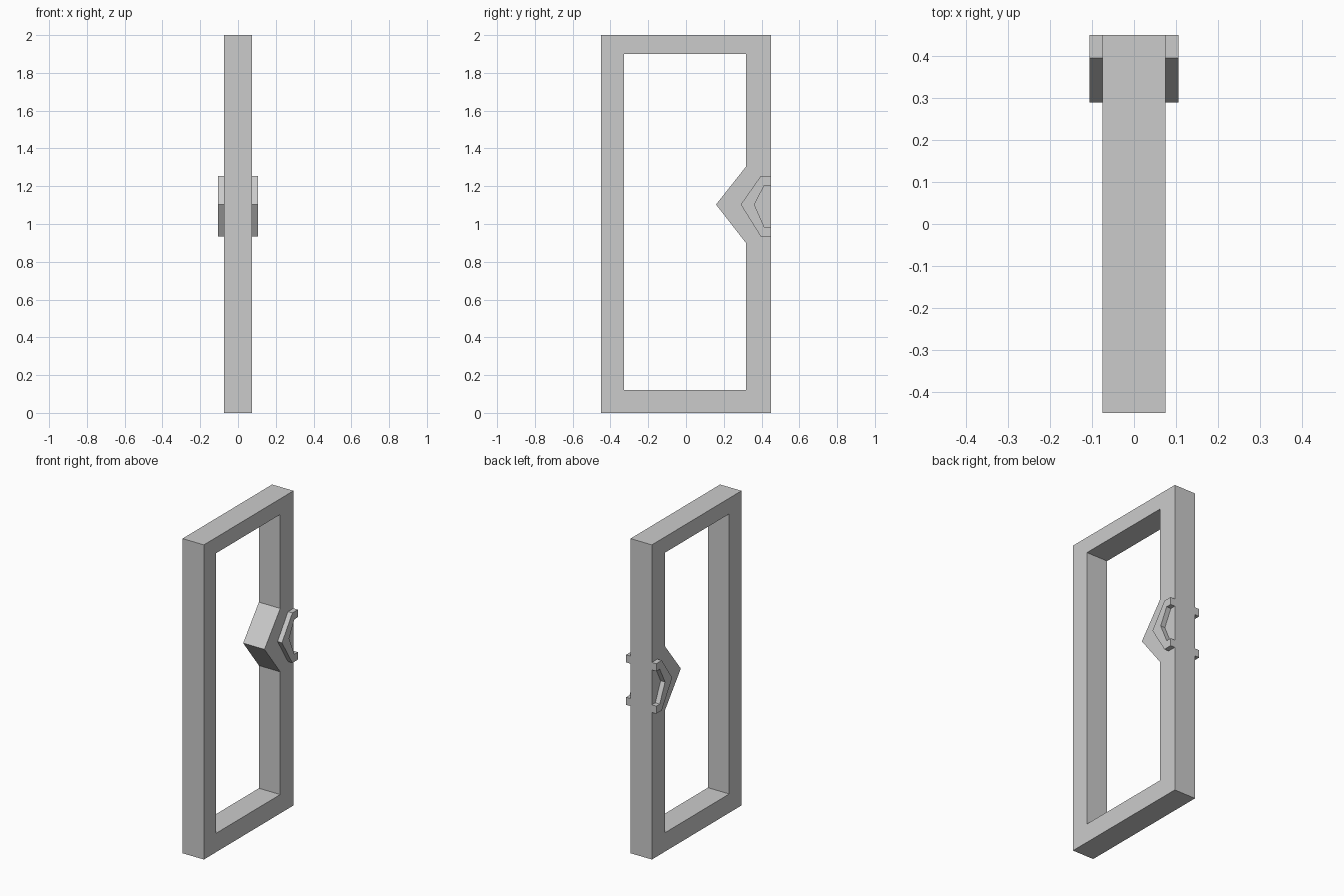
import bpy, bmesh

if "Cube" in bpy.data.objects:
    bpy.data.objects.remove(bpy.data.objects["Cube"])


def band(name, outer, inner, x0, x1, closed):
    """Solid band between two matching (y, z) outlines, from x0 to x1."""
    bm = bmesh.new()
    rings = []
    for o, i in zip(outer, inner):
        section = [(x0, *o), (x1, *o), (x1, *i), (x0, *i)]
        rings.append([bm.verts.new(p) for p in section])
    pairs = list(zip(rings, rings[1:]))
    if closed:
        pairs.append((rings[-1], rings[0]))
    else:
        bm.faces.new(rings[0])
        bm.faces.new(rings[-1])
    for a, b in pairs:
        for k in range(4):
            n = (k + 1) % 4
            bm.faces.new((a[k], a[n], b[n], b[k]))
    bmesh.ops.recalc_face_normals(bm, faces=bm.faces)
    mesh = bpy.data.meshes.new(name)
    bm.to_mesh(mesh)
    bm.free()
    obj = bpy.data.objects.new(name, mesh)
    bpy.context.collection.objects.link(obj)
    return obj


# Door frame with a pointed lock plate jutting into the opening
band("door_frame",
     [(-.45, 0), (.45, 0), (.45, .9), (.45, 1.1), (.45, 1.3), (.45, 2), (-.45, 2)],
     [(-.327, .12), (.317, .12), (.317, .9), (.159, 1.103), (.317, 1.303),
      (.317, 1.9), (-.327, 1.9)],
     -.075, .075, True)

# Angular pull handle, mirrored onto both faces of the door
handle = band("door_handles",
              [(.45, .935), (.395, .935), (.29, 1.103), (.395, 1.253), (.45, 1.253)],
              [(.45, .983), (.415, .983), (.362, 1.103), (.415, 1.205), (.45, 1.205)],
              .075, .106, False)
handle.modifiers.new("both_faces", 'MIRROR').use_axis[0] = True
